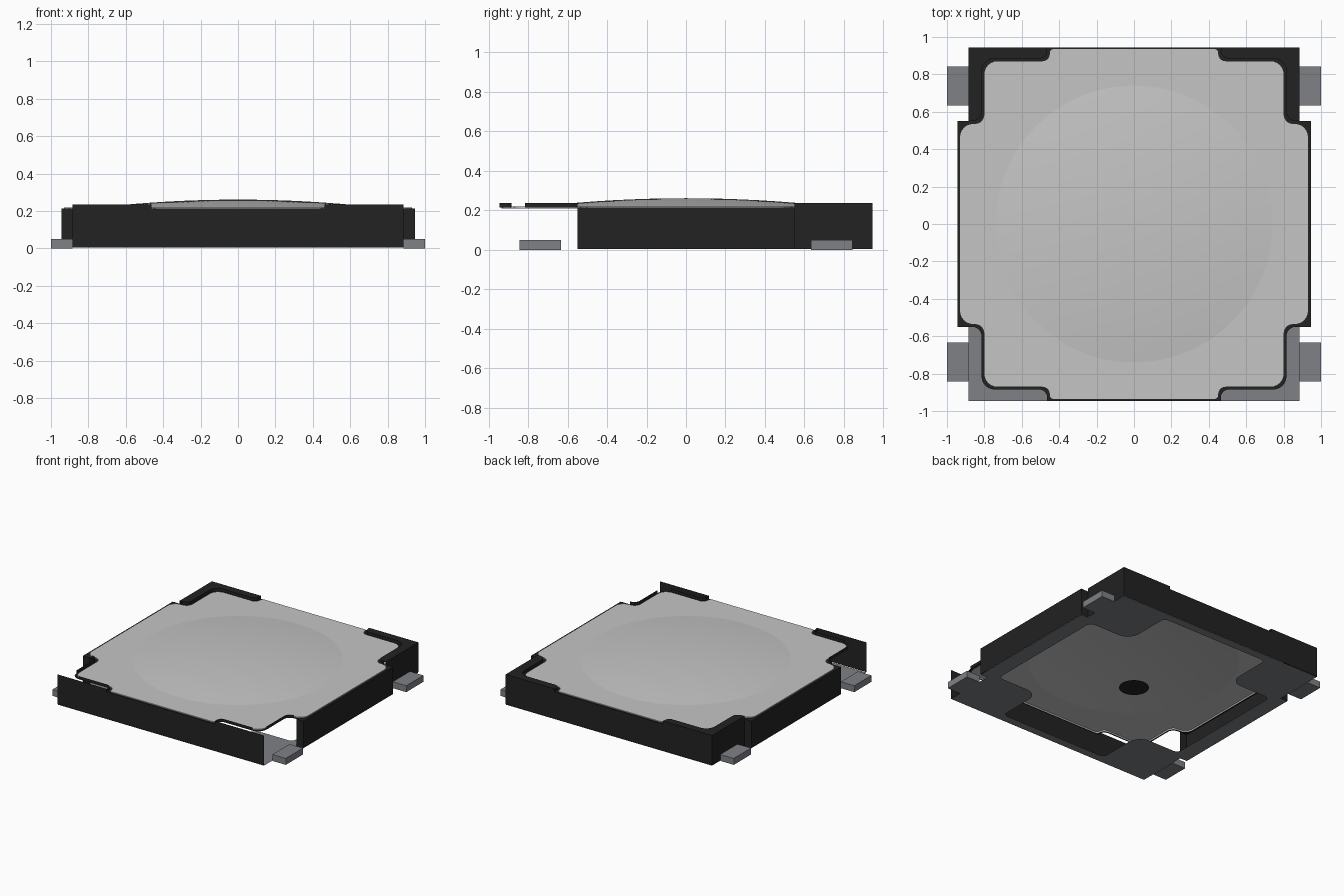
import bpy, bmesh, math
from mathutils import Vector

if "Cube" in bpy.data.objects:
    bpy.data.objects.remove(bpy.data.objects["Cube"], do_unlink=True)


def material(name, rgb):
    m = bpy.data.materials.new(name)
    m.use_nodes = True
    m.diffuse_color = (*rgb, 1)
    m.node_tree.nodes["Principled BSDF"].inputs["Base Color"].default_value = (*rgb, 1)
    return m


BLACK = material("black plastic", (0.016, 0.016, 0.016))
METAL = material("grey metal", (0.21, 0.22, 0.24))
SILVER = material("silver sheet", (0.56, 0.56, 0.56))


def finish(bm, name, mat, face_up=False):
    if face_up:
        for f in bm.faces:
            f.normal_update()
            if f.normal.z < 0:
                f.normal_flip()
    mesh = bpy.data.meshes.new(name)
    bm.to_mesh(mesh)
    bm.free()
    mesh.materials.append(mat)
    ob = bpy.data.objects.new(name, mesh)
    bpy.context.collection.objects.link(ob)
    return ob


def fillet(corners, start, end, steps=6):
    """Quarter outline with rounded corners; each corner is x, y, radius."""
    pts = [Vector(start)]
    path = [Vector(start)] + [Vector(c[:2]) for c in corners] + [Vector(end)]
    for i, c in enumerate(corners, 1):
        p, r = path[i], c[2]
        a = (path[i - 1] - p).normalized() * r
        b = (path[i + 1] - p).normalized() * r
        for k in range(steps + 1):
            t = k / steps * math.pi / 2
            pts.append(p + a * (1 - math.sin(t)) + b * (1 - math.cos(t)))
    return pts + [Vector(end)]


def full(q):
    """Mirror a quarter outline into a closed loop."""
    q = q[1:-1]
    loop = []
    for sx, sy, step in ((1, 1, 1), (-1, 1, -1), (-1, -1, 1), (1, -1, -1)):
        loop += [Vector((p.x * sx, p.y * sy)) for p in q[::step]]
    return loop


def add_verts(bm, pts, z):
    return [bm.verts.new((p.x, p.y, z)) for p in pts]


def add_edges(bm, vs):
    return [bm.edges.new((v, vs[(i + 1) % len(vs)])) for i, v in enumerate(vs)]


def strip(bm, a, b, closed=True):
    n = len(a)
    return [bm.faces.new((a[i], a[(i + 1) % n], b[(i + 1) % n], b[i]))
            for i in range(n if closed else n - 1)]


def wall(bm, p, q, z0, z1):
    bm.faces.new([bm.verts.new((*c, z)) for c, z in
                  ((p, z0), (q, z0), (q, z1), (p, z1))])


# Key sizes
BX, BX2, BY, STEP, NOTCH = 0.885, 0.945, 0.945, 0.55, 0.465
LOW, TOP = 0.213, 0.236
cover_q = fillet([(.93, .535, .07), (.8, .535, .05), (.8, .87, .07),
                  (.45, .87, .04), (.45, .935, .02)], (.93, 0), (0, .935))
ledge_q = fillet([(BX2, STEP, .002), (.815, STEP, .05), (.815, .885, .07),
                  (NOTCH, .885, .04), (NOTCH, BY, .002)], (BX2, 0), (0, BY))

# Cover plate with a shallow dome and a short skirt
bm = bmesh.new()
outline = add_verts(bm, full(cover_q), .22)
edges = add_edges(bm, outline)
N, R, RISE = 72, .74, .041
circle = lambda r: [Vector((r * math.cos(2 * math.pi * i / N),
                            r * math.sin(2 * math.pi * i / N))) for i in range(N)]
rim = add_verts(bm, circle(R), .22)
rim_edges = add_edges(bm, rim)
bmesh.ops.triangle_fill(bm, edges=edges + rim_edges, use_beauty=True)
for f in [f for f in bm.faces if f.calc_center_median().length < R * .95
          and all(v in rim for v in f.verts)]:
    bm.faces.remove(f)
dome, prev = [], rim
for k in range(7, 0, -1):
    r = k / 8
    ring = add_verts(bm, circle(R * r), .22 + RISE * (1 - r * r))
    dome += strip(bm, prev, ring)
    prev = ring
tip = bm.verts.new((0, 0, .22 + RISE))
dome += [bm.faces.new((prev[i], prev[(i + 1) % N], tip)) for i in range(N)]
for f in dome:
    f.smooth = True
for e in rim_edges:
    e.smooth = False
strip(bm, add_verts(bm, full(cover_q), .208), add_verts(bm, full(cover_q), .22))
finish(bm, "cover_plate", SILVER, True)

# Narrow ledge around the cover
bm = bmesh.new()
strip(bm, add_verts(bm, full(cover_q), LOW), add_verts(bm, full(ledge_q), LOW))
finish(bm, "cover_ledge", BLACK, True)

# Recess edges beside the cover; the front ones are open at the round corner
bm = bmesh.new()
notch = ledge_q[8:-1]
for sx in (1, -1):
    for sy in (1, -1):
        pts = [Vector((p.x * sx, p.y * sy)) for p in notch]
        for i in range(len(pts) - 1):
            if sy < 0 and 7 <= i < 13:
                continue
            wall(bm, pts[i], pts[i + 1], LOW, TOP)
finish(bm, "recess_edges", BLACK)

# Raised tops of the back corners
bm = bmesh.new()
for sx in (1, -1):
    pts = [Vector((BX, STEP))] + notch + [Vector((BX, BY))]
    bm.faces.new(add_verts(bm, [Vector((p.x * sx, p.y)) for p in pts], TOP))
finish(bm, "back_corner_tops", BLACK, True)

# Outer walls, open at the sides of the front corners
bm = bmesh.new()
Z0 = .005
for s in (1, -1):
    wall(bm, (s * BX2, -s * STEP), (s * BX2, s * STEP), Z0, LOW)
    wall(bm, (s * NOTCH, s * BY), (-s * NOTCH, s * BY), Z0, LOW)
    for t in (1, -1):
        a, b = ((s * BX, t * BY), (s * NOTCH, t * BY))
        wall(bm, *((a, b) if s * t > 0 else (b, a)), Z0, TOP)
        a, b = ((s * BX2, t * STEP), (s * BX, t * STEP))
        wall(bm, *((a, b) if s * t > 0 else (b, a)), Z0, LOW)
    a, b = ((s * BX, STEP), (s * BX, BY))
    wall(bm, *((a, b) if s > 0 else (b, a)), Z0, TOP)
finish(bm, "outer_walls", BLACK)

# Base frame with rounded lobes reaching in at the corners
bm = bmesh.new()
outer = [Vector(c) for c in ((BX2, 0), (BX2, STEP), (BX, STEP), (BX, BY), (0, BY))]
inner = fillet([(.82, .5, .04), (.46, .5, .1), (.46, .88, .04)], (.82, 0), (0, .88))
edges = []
for q in (outer, inner):
    edges += add_edges(bm, add_verts(bm, full(q), .002))
bmesh.ops.triangle_fill(bm, edges=edges, use_beauty=True)
finish(bm, "base_frame", METAL, True)

# Centre disc on the underside
bm = bmesh.new()
bmesh.ops.create_circle(bm, cap_ends=True, segments=40, radius=.105)
bmesh.ops.translate(bm, verts=bm.verts, vec=(0, 0, .004))
finish(bm, "centre_disc", BLACK)

# Solder pads
for sx, side in ((1, "left"), (-1, "right")):
    for sy, end in ((1, "back"), (-1, "front")):
        bm = bmesh.new()
        bmesh.ops.create_cube(bm, size=1)
        bmesh.ops.scale(bm, verts=bm.verts, vec=(1 - BX, .21, .05))
        bmesh.ops.translate(bm, verts=bm.verts,
                            vec=(sx * (1 + BX) / 2, sy * .738, .025))
        finish(bm, f"{end}_{side}_pad", METAL)
